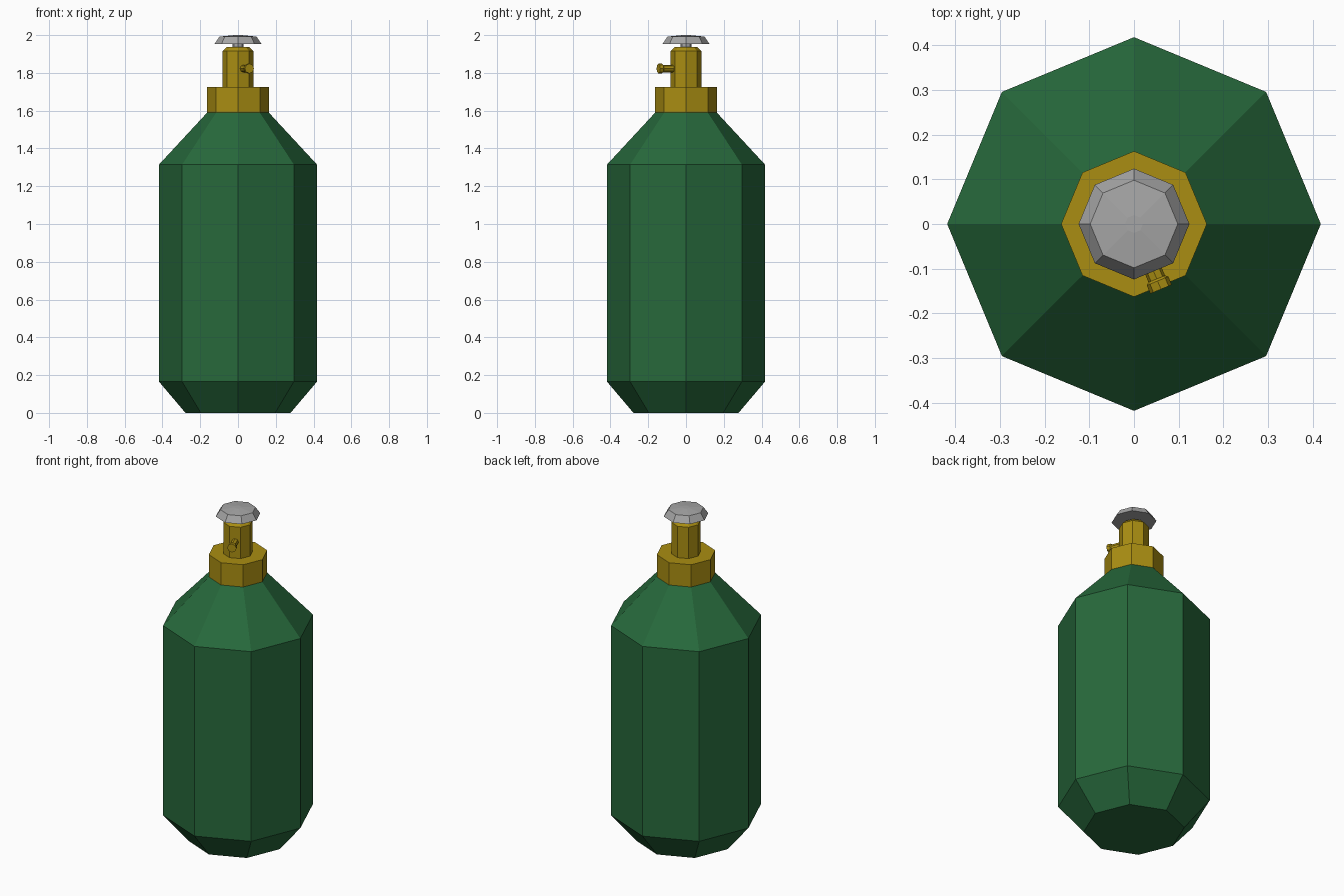
import bpy, math
from mathutils import Matrix, Vector

if "Cube" in bpy.data.objects:
    bpy.data.objects.remove(bpy.data.objects["Cube"])


def material(name, rgb):
    m = bpy.data.materials.new(name)
    m.diffuse_color = (*rgb, 1)
    m.use_nodes = True
    m.node_tree.nodes["Principled BSDF"].inputs["Base Color"].default_value = m.diffuse_color
    return m


green = material("tank green", (0.02, 0.14, 0.044))
brass = material("brass", (0.40, 0.27, 0.006))
grey = material("knob grey", (0.38, 0.38, 0.38))


def lathe(name, profile, mat, sides=8, matrix=Matrix()):
    """Revolve (radius, height) rings into a closed faceted solid."""
    verts, faces = [], []
    for r, z in profile:
        for i in range(sides):
            a = 2 * math.pi * i / sides
            verts.append(matrix @ Vector((r * math.cos(a), r * math.sin(a), z)))
    for k in range(len(profile) - 1):
        for i in range(sides):
            j = (i + 1) % sides
            faces.append((k * sides + i, k * sides + j,
                          (k + 1) * sides + j, (k + 1) * sides + i))
    faces.append(tuple(reversed(range(sides))))
    faces.append(tuple(range(len(verts) - sides, len(verts))))
    me = bpy.data.meshes.new(name)
    me.from_pydata(verts, [], faces)
    me.materials.append(mat)
    ob = bpy.data.objects.new(name, me)
    bpy.context.collection.objects.link(ob)
    return ob


# Tank body with tapered base and shoulder
lathe("tank_body", [(0.278, 0), (0.418, 0.165), (0.418, 1.315), (0.163, 1.59)], green)

# Brass collar and valve post
lathe("collar", [(0.163, 1.588), (0.163, 1.725)], brass)
lathe("valve_post", [(0.082, 1.72), (0.082, 1.915), (0.058, 1.938)], brass)

# Outlet nozzle, square to the valve facet at front right
aim = Matrix.Rotation(math.radians(-67.5), 4, 'Z') @ Matrix.Rotation(math.pi / 2, 4, 'Y')
lathe("outlet_nozzle",
      [(0.020, 0.05), (0.020, 0.133), (0.026, 0.138), (0.026, 0.158)],
      brass, 8, Matrix.Translation((0, 0, 1.823)) @ aim)

# Knob spindle and bevelled handwheel
lathe("knob_spindle", [(0.030, 1.93), (0.030, 1.96)], grey)
lathe("valve_knob", [(0.124, 1.953), (0.098, 1.992), (0.02, 2.0)], grey)
